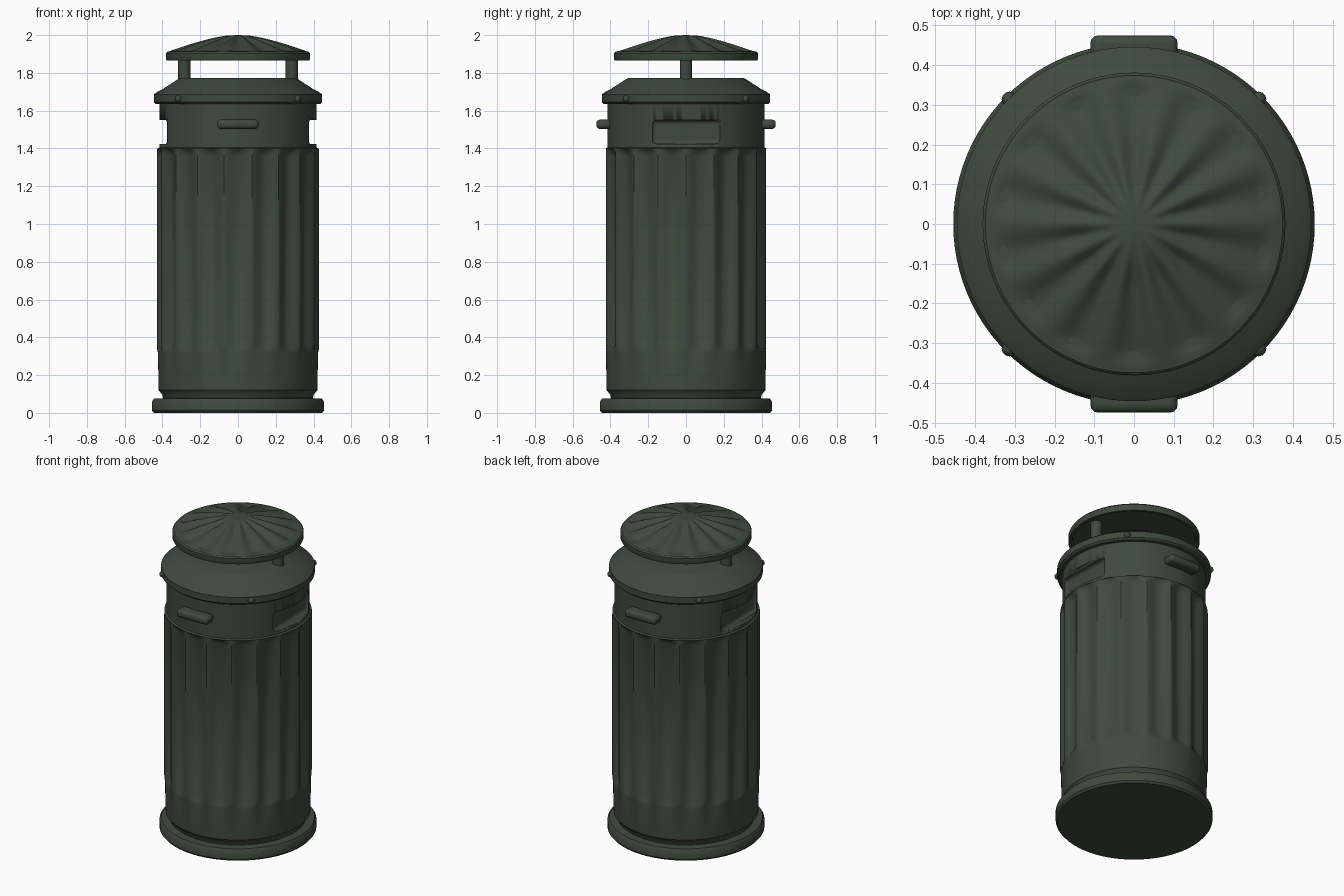
import bpy, bmesh, math

if "Cube" in bpy.data.objects:
    bpy.data.objects.remove(bpy.data.objects["Cube"])

green = bpy.data.materials.new("dark green paint")
green.diffuse_color = (0.049, 0.068, 0.047, 1)
green.use_nodes = True
green.node_tree.nodes["Principled BSDF"].inputs["Base Color"].default_value = green.diffuse_color


def finish(obj, angle=35):
    obj.data.materials.append(green)
    bpy.ops.object.select_all(action='DESELECT')
    obj.select_set(True)
    bpy.context.view_layer.objects.active = obj
    bpy.ops.object.shade_smooth_by_angle(angle=math.radians(angle))
    return obj


def lathe(name, profile, segs=96, flute=None, angle=35):
    """Closed turned form; profile rows are (radius, z, flute_depth)."""
    bm = bmesh.new()
    rings = []
    for r, z, d in profile:
        ring = []
        for i in range(segs):
            a = 2 * math.pi * i / segs
            rr = r - (d * flute(a) if flute else 0)
            ring.append(bm.verts.new((rr * math.cos(a), rr * math.sin(a), z)))
        rings.append(ring)
    for lo, hi in zip(rings, rings[1:]):
        for i in range(segs):
            j = (i + 1) % segs
            bm.faces.new((lo[i], lo[j], hi[j], hi[i]))
    bm.faces.new(rings[0][::-1])
    bm.faces.new(rings[-1])
    bmesh.ops.recalc_face_normals(bm, faces=bm.faces)
    me = bpy.data.meshes.new(name)
    bm.to_mesh(me)
    bm.free()
    obj = bpy.data.objects.new(name, me)
    bpy.context.collection.objects.link(obj)
    return finish(obj, angle)


def box(name, loc, size, bevel):
    bpy.ops.mesh.primitive_cube_add(size=1, location=loc)
    o = bpy.context.object
    o.name = name
    o.scale = size
    bpy.ops.object.transform_apply(location=False, rotation=False, scale=True)
    m = o.modifiers.new("round", 'BEVEL')
    m.width = bevel
    m.segments = 3
    return finish(o)


def grooves(count, sharp):
    # 0 on ridges, 1 in the grooves; ridge on the x axis
    def f(a):
        t = 0.5 - 0.5 * math.cos(count * a)
        return t ** sharp
    return f


# base ring
lathe("base_ring", [(0.445, 0, 0), (0.455, 0.012, 0), (0.455, 0.06, 0),
                    (0.445, 0.075, 0), (0.39, 0.078, 0)])

# body with fluted middle
body = lathe("fluted_body", [
    (0.395, 0.07, 0), (0.40, 0.095, 0), (0.42, 0.12, 0), (0.424, 0.32, 0),
    (0.428, 0.335, 0.008), (0.43, 0.365, 0.03), (0.43, 1.36, 0.03),
    (0.43, 1.385, 0.02), (0.427, 1.40, 0.0), (0.415, 1.405, 0),
    (0.415, 1.65, 0)], 180, grooves(18, 0.7))

# letterbox style recesses in both sides
for s in (-1, 1):
    c = box("slot_cutter", (s * 0.46, 0, 1.487), (0.2, 0.36, 0.125), 0.02)
    c.hide_render = True
    c.hide_set(True)
    m = body.modifiers.new("slot", 'BOOLEAN')
    m.operation = 'DIFFERENCE'
    m.object = c
    m.solver = 'EXACT'

# collar
lathe("sloped_collar", [
    (0.40, 1.635, 0), (0.435, 1.635, 0), (0.446, 1.645, 0), (0.446, 1.685, 0),
    (0.435, 1.695, 0), (0.40, 1.713, 0), (0.315, 1.768, 0), (0.30, 1.774, 0)])

# collar bolts
for k in range(4):
    a = math.radians(45 + 90 * k)
    bpy.ops.mesh.primitive_uv_sphere_add(
        segments=12, ring_count=8, radius=0.02,
        location=(0.443 * math.cos(a), 0.443 * math.sin(a), 1.663))
    bpy.context.object.name = "collar_bolt"
    finish(bpy.context.object)

# front and back handles
for s in (-1, 1):
    box("handle", (0, s * 0.435, 1.528), (0.22, 0.08, 0.05), 0.02)

# lid posts
for s in (-1, 1):
    bpy.ops.mesh.primitive_cylinder_add(vertices=20, radius=0.033, depth=0.15,
                                        location=(s * 0.285, 0, 1.84))
    bpy.context.object.name = "lid_post"
    finish(bpy.context.object)

# domed lid with radial flutes and hollow underside
lathe("fluted_lid", [
    (0.02, 1.895, 0), (0.355, 1.89, 0), (0.362, 1.866, 0), (0.378, 1.866, 0),
    (0.381, 1.872, 0), (0.381, 1.903, 0), (0.374, 1.912, 0)], 112)
bm = bmesh.new()
N, R = 168, 22
rows = []
for k in range(R + 1):
    r = 0.05 + (0.376 - 0.05) * k / R
    row = []
    for i in range(N):
        a = 2 * math.pi * i / N
        fade = min(1, (r - 0.05) / 0.1) * min(1, max(0, (0.36 - r) / 0.03))
        z = 1.998 - 0.088 * ((r - 0.05) / 0.326) ** 1.35
        z -= 0.018 * fade * (0.5 - 0.5 * math.cos(14 * a))
        row.append(bm.verts.new((r * math.cos(a), r * math.sin(a), z)))
    rows.append(row)
for p, q in zip(rows, rows[1:]):
    for i in range(N):
        j = (i + 1) % N
        bm.faces.new((p[i], q[i], q[j], p[j]))
centre = bm.verts.new((0, 0, 2.0))
for i in range(N):
    bm.faces.new((centre, rows[0][i], rows[0][(i + 1) % N]))
me = bpy.data.meshes.new("lid_dome")
bm.to_mesh(me)
bm.free()
dome = bpy.data.objects.new("lid_dome", me)
bpy.context.collection.objects.link(dome)
finish(dome)
